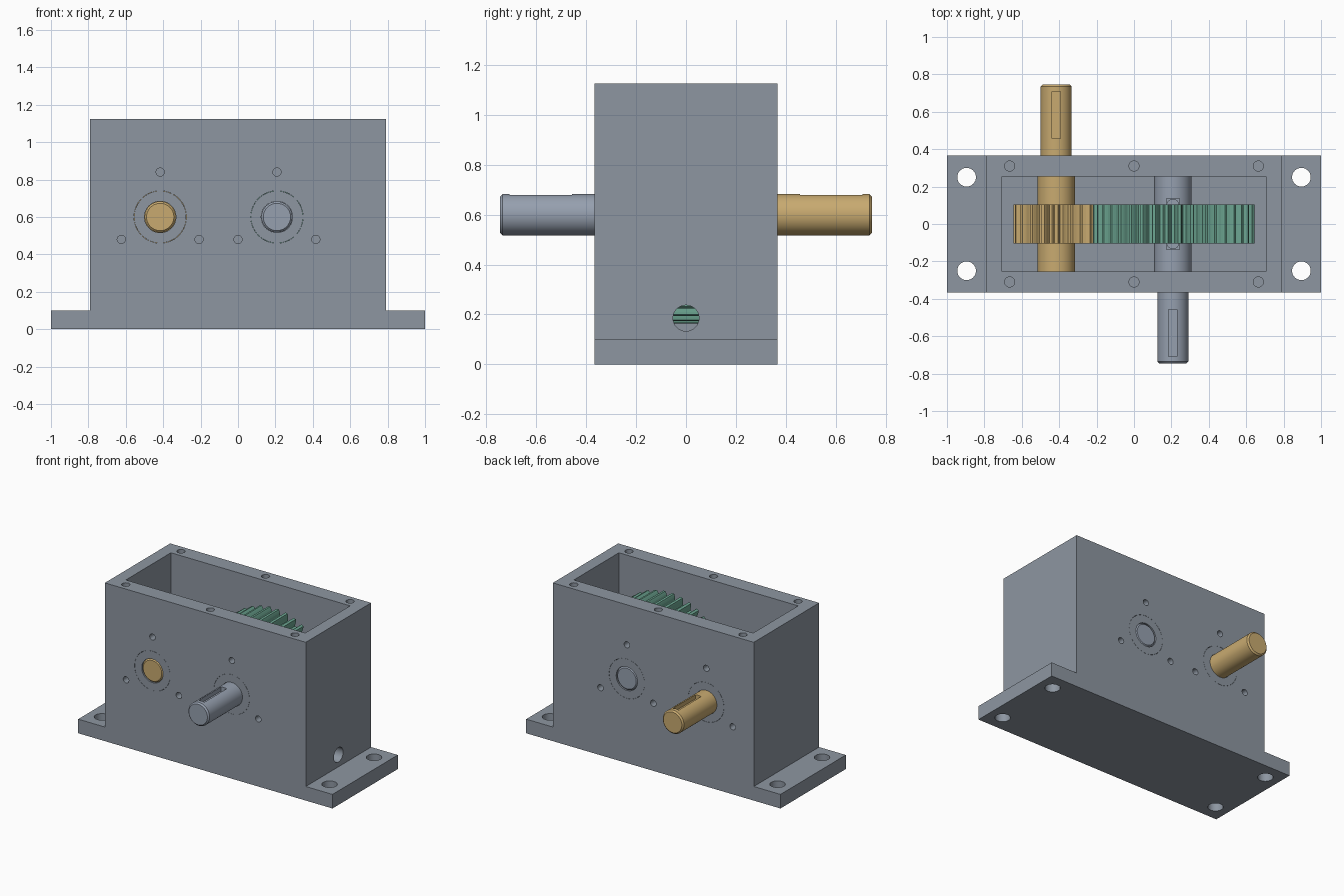
import bpy, bmesh
from math import pi, sin, cos

if "Cube" in bpy.data.objects:
    bpy.data.objects.remove(bpy.data.objects["Cube"])

W, D, H = 0.79, 0.367, 1.125        # housing half width, half depth, height
CX, CY = 0.705, 0.253               # cavity half sizes
ZC = 0.60                           # shaft height
M = 0.0208                          # gear module
XP, XG = -20 * M, 10 * M            # pinion and wheel centres
R_OUT, R_IN, R_BORE = 0.083, 0.10, 0.14


def material(name, rgb):
    m = bpy.data.materials.new(name)
    lin = [((c / 255 + 0.055) / 1.055) ** 2.4 for c in rgb]
    m.diffuse_color = (*lin, 1)
    m.use_nodes = True
    m.node_tree.nodes["Principled BSDF"].inputs["Base Color"].default_value = m.diffuse_color
    return m


HOUSING = material("housing grey", (141, 150, 161))
STEEL = material("steel grey", (150, 160, 175))
GOLD = material("bronze gold", (200, 170, 112))
GREEN = material("wheel green", (108, 165, 145))


def finish(bm, name, mat=None):
    bmesh.ops.recalc_face_normals(bm, faces=bm.faces)
    me = bpy.data.meshes.new(name)
    bm.to_mesh(me)
    bm.free()
    ob = bpy.data.objects.new(name, me)
    bpy.context.collection.objects.link(ob)
    if mat:
        me.materials.append(mat)
    return ob


def prism(name, mat, pts, a, b, axis):
    """Extrude a 2D outline from a to b along the x, y or z axis."""
    put = {"x": lambda u, v, t: (t, u, v), "y": lambda u, v, t: (u, t, v),
           "z": lambda u, v, t: (u, v, t)}[axis]
    bm = bmesh.new()
    lo = [bm.verts.new(put(u, v, a)) for u, v in pts]
    hi = [bm.verts.new(put(u, v, b)) for u, v in pts]
    bm.faces.new(lo)
    bm.faces.new(hi)
    for i in range(len(pts)):
        j = (i + 1) % len(pts)
        bm.faces.new((lo[i], lo[j], hi[j], hi[i]))
    return finish(bm, name, mat)


def circle(u, v, r, n=32):
    return [(u + r * cos(2 * pi * i / n), v + r * sin(2 * pi * i / n)) for i in range(n)]


def rect(u0, u1, v0, v1):
    return [(u0, v0), (u1, v0), (u1, v1), (u0, v1)]


def lathe(name, mat, x, profile, ring=False, n=64):
    """Turn (y, radius) points round the shaft line at x."""
    bm = bmesh.new()
    rings = [[bm.verts.new((u, y, v)) for u, v in circle(x, ZC, r, n)] for y, r in profile]
    pairs = list(zip(rings, rings[1:]))
    if ring:
        pairs.append((rings[-1], rings[0]))
    else:
        bm.faces.new(rings[0])
        bm.faces.new(rings[-1])
    for a, b in pairs:
        for i in range(n):
            j = (i + 1) % n
            bm.faces.new((a[i], a[j], b[j], b[i]))
    return finish(bm, name, mat)


def activate(ob):
    bpy.ops.object.select_all(action='DESELECT')
    ob.select_set(True)
    bpy.context.view_layer.objects.active = ob


def cut(ob, cutters):
    activate(ob)
    for c in cutters:
        mod = ob.modifiers.new("cut", 'BOOLEAN')
        mod.operation, mod.solver, mod.object = 'DIFFERENCE', 'EXACT', c
        bpy.ops.object.modifier_apply(modifier=mod.name)
        bpy.data.objects.remove(c)


def smooth(ob):
    activate(ob)
    bpy.ops.object.shade_smooth_by_angle(angle=0.5)


def gear(name, mat, x, teeth, phase):
    r, step, pts = teeth * M / 2, 2 * pi / teeth, []
    flank = [(-1.25, -0.37), (-0.9, -0.31), (0, -0.25), (0.55, -0.185), (1, -0.12)]
    tooth = flank + [(h, -w) for h, w in reversed(flank)]
    for k in range(teeth):
        for h, w in tooth:
            a = (k + phase + w) * step
            pts.append((x + (r + h * M) * cos(a), ZC + (r + h * M) * sin(a)))
    return prism(name, mat, pts, -0.103, 0.103, "y")


# housing with foot flanges
housing = prism("housing", HOUSING, [(-1, 0), (1, 0), (1, 0.1), (W, 0.1), (W, H),
                                     (-W, H), (-W, 0.1), (-1, 0.1)], -D, D, "y")
cuts = [prism("cavity", None, rect(-CX, CX, -CY, CY), 0.1, H + 0.1, "z"),
        prism("drain_hole", None, circle(0, 0.185, 0.052), 0.6, 0.9, "x")]
for s in (-1, 1):
    # foot bolt holes and cover screw holes
    for x in (-0.895, 0.895):
        cuts.append(prism("foot_hole", None, circle(x, s * 0.25, 0.05), -0.1, 0.2, "z"))
    for x in (-0.665, 0, 0.665):
        cuts.append(prism("cover_hole", None, circle(x, s * 0.31, 0.027), H - 0.15, H + 0.1, "z"))
    # bearing seats with three cap screw holes each
    for x in (XP, XG):
        cuts.append(prism("bearing_seat", None, circle(x, ZC, R_BORE, 64), s * 0.2, s * 0.45, "y"))
        for a in (pi / 2, 7 * pi / 6, 11 * pi / 6):
            c = circle(x + 0.24 * cos(a), ZC + 0.24 * sin(a), 0.022, 24)
            cuts.append(prism("cap_hole", None, c, s * 0.285, s * 0.45, "y"))
cut(housing, cuts)
smooth(housing)

# shafts: pinion shaft leaves at the back, wheel shaft at the front
for name, mat, x, s in (("pinion_shaft", GOLD, XP, 1), ("wheel_shaft", STEEL, XG, -1)):
    c = 0.01
    prof = [(-D, R_OUT - c), (-D + c, R_OUT), (-CY, R_OUT), (-CY, R_IN), (CY, R_IN),
            (CY, R_OUT), (0.745 - c, R_OUT), (0.745, R_OUT - c)]
    shaft = lathe(name, mat, x, [(s * y, r) for y, r in prof])
    slots = [prism("keyway", None, rect(x - 0.023, x + 0.023, s * 0.457, s * 0.708),
                   ZC + 0.05, ZC + 0.2, "z")]
    if s < 0:
        slots.append(prism("wheel_keyway", None, rect(x - 0.035, x + 0.035, -0.137, 0.137),
                           ZC + 0.06, ZC + 0.2, "z"))
    cut(shaft, slots)
    smooth(shaft)
    # flush bearings in both walls
    for t, side in ((-1, "front"), (1, "back")):
        ring = [(t * CY, R_OUT + 0.001), (t * D, R_OUT + 0.001),
                (t * D, R_BORE - 0.001), (t * CY, R_BORE - 0.001)]
        smooth(lathe(f"{name}_{side}_bearing", HOUSING, x, ring, True))

# meshing gears
gear("pinion", GOLD, XP, 20, 0)
gear("wheel", GREEN, XG, 40, 0.5)

# round-ended key holding the wheel
end = [(0.034 * cos(pi * i / 12), 0.1 + 0.034 * sin(pi * i / 12)) for i in range(13)]
key = [(XG + u, v) for u, v in end] + [(XG - u, -v) for u, v in end]
smooth(prism("wheel_key", STEEL, key, ZC + 0.06, ZC + 0.115, "z"))
